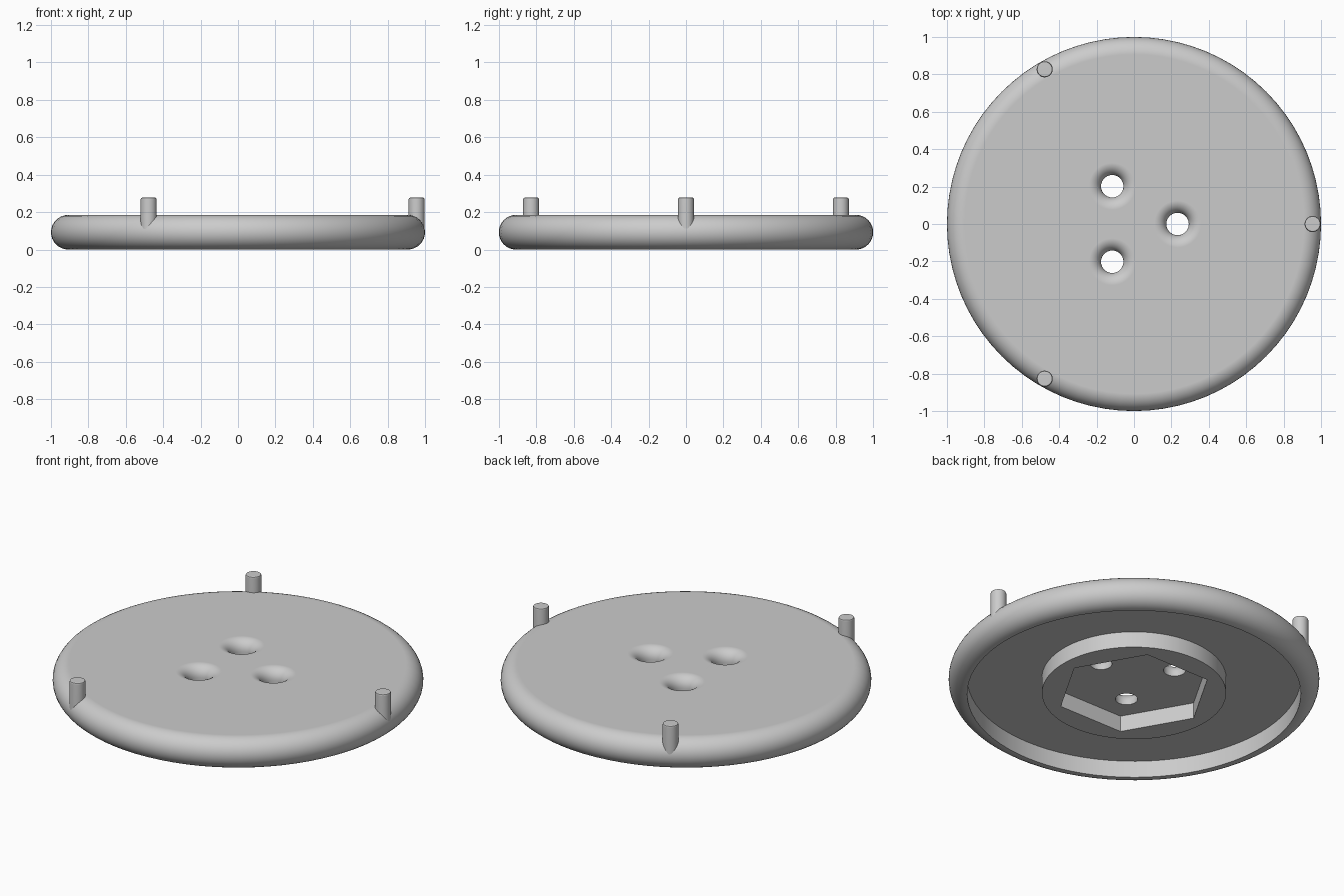
import bpy, bmesh, math
from mathutils import Vector

if "Cube" in bpy.data.objects:
    bpy.data.objects.remove(bpy.data.objects["Cube"])

T = 0.185            # disc thickness
RF = T / 2           # full-round rim radius
FLOOR = 0.10         # underside recess level

grey = bpy.data.materials.new("grey")
grey.diffuse_color = (0.6, 0.6, 0.6, 1)
grey.use_nodes = True
grey.node_tree.nodes["Principled BSDF"].inputs["Base Color"].default_value = grey.diffuse_color


def finish(name, bm):
    bmesh.ops.remove_doubles(bm, verts=bm.verts, dist=1e-5)
    bmesh.ops.recalc_face_normals(bm, faces=bm.faces)
    me = bpy.data.meshes.new(name)
    bm.to_mesh(me)
    bm.free()
    ob = bpy.data.objects.new(name, me)
    bpy.context.collection.objects.link(ob)
    me.materials.append(grey)
    return ob


def lathe(name, profile, steps, at=(0, 0)):
    """Revolve an (r, z) profile about a vertical axis."""
    bm = bmesh.new()
    vs = [bm.verts.new((r, 0, z)) for r, z in profile]
    es = [bm.edges.new(p) for p in zip(vs, vs[1:])]
    bmesh.ops.spin(bm, geom=vs + es, cent=(0, 0, 0), axis=(0, 0, 1),
                   angle=2 * math.pi, steps=steps)
    bmesh.ops.remove_doubles(bm, verts=bm.verts, dist=1e-5)
    # merge the flat fans at the axis into single caps
    for v in [v for v in bm.verts if abs(v.co.x) + abs(v.co.y) < 1e-5]:
        bmesh.ops.dissolve_verts(bm, verts=[v])
    bmesh.ops.translate(bm, verts=bm.verts, vec=(at[0], at[1], 0))
    return finish(name, bm)


def smooth(ob):
    bpy.ops.object.select_all(action='DESELECT')
    ob.select_set(True)
    bpy.context.view_layer.objects.active = ob
    bpy.ops.object.shade_smooth_by_angle(angle=math.radians(30))
    ob.modifiers.new("even_flats", 'WEIGHTED_NORMAL').keep_sharp = True


def cut(ob, cutter):
    mod = ob.modifiers.new("cut", 'BOOLEAN')
    mod.operation, mod.solver, mod.object = 'DIFFERENCE', 'EXACT', cutter
    bpy.context.view_layer.objects.active = ob
    bpy.ops.object.modifier_apply(modifier=mod.name)
    bpy.data.objects.remove(cutter)


# Disc: flat top, full-round rim, underside recess and central boss
rim = [(1 - RF + RF * math.cos(a), RF + RF * math.sin(a))
       for a in (math.radians(90 - 180 * i / 16) for i in range(17))]
disc = lathe("disc", [(0, T)] + rim + [(0.9, 0), (0.9, FLOOR), (0.497, FLOOR),
                                       (0.497, 0.005), (0, 0.005)], 80)

# Hexagonal pocket in the boss
bm = bmesh.new()
bmesh.ops.create_cone(bm, cap_ends=True, segments=6, radius1=0.42, radius2=0.42, depth=0.2)
first = max(bm.verts, key=lambda v: v.co.x).co
turn = -math.atan2(first.y, first.x)
for v in bm.verts:
    a = math.atan2(v.co.y, v.co.x) + turn
    v.co = Vector((0.42 * math.cos(a), 0.42 * math.sin(a), v.co.z + FLOOR - 0.1))
cut(disc, finish("hex_cutter", bm))

# Three flared screw holes
HOLE, FLARE = 0.06, 0.065
flare = [(HOLE + FLARE - FLARE * math.cos(a), T - FLARE + FLARE * math.sin(a))
         for a in (math.radians(90 * i / 8) for i in range(9))]
for i in range(3):
    a = math.radians(120 * i)
    at = (0.233 * math.cos(a), 0.233 * math.sin(a))
    cut(disc, lathe("hole_cutter", [(0, 0.04), (HOLE, 0.04)] + flare
                    + [(HOLE + FLARE, 0.25), (0, 0.25)], 40, at))
smooth(disc)

# Three upright pins on the rim, with eased top edges
for i in range(3):
    a = math.radians(120 * i)
    pin = lathe("pin_%d" % (i + 1), [(0, 0.11), (0.043, 0.11), (0.043, 0.268),
                                     (0.040, 0.275), (0.034, 0.278), (0, 0.278)],
                32, (0.955 * math.cos(a), 0.955 * math.sin(a)))
    smooth(pin)
